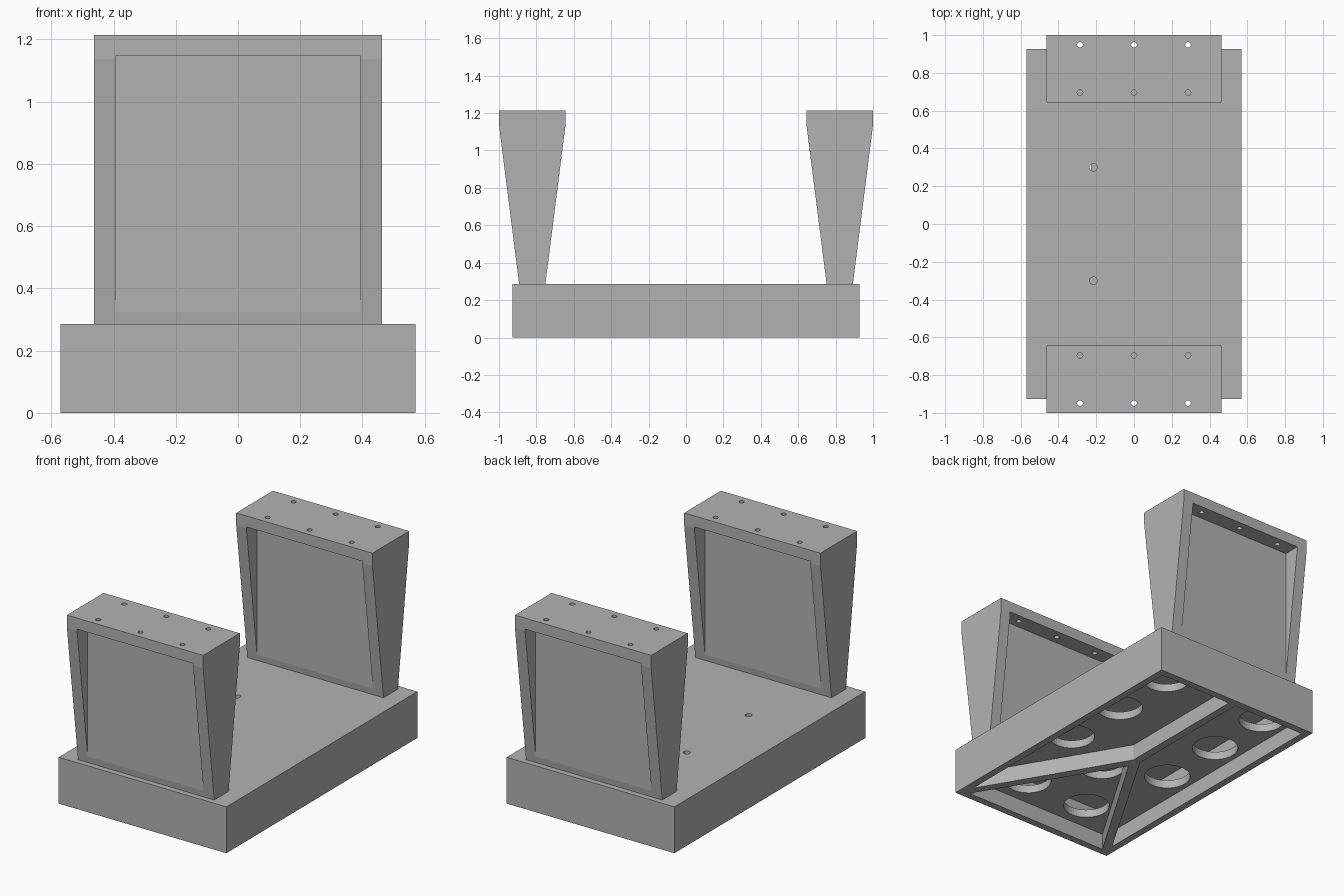
import bpy, bmesh, math
from mathutils import Matrix

if "Cube" in bpy.data.objects:
    bpy.data.objects.remove(bpy.data.objects["Cube"])

grey = bpy.data.materials.new("matte grey")
grey.use_nodes = True
grey.diffuse_color = (0.45, 0.45, 0.45, 1)
grey.node_tree.nodes["Principled BSDF"].inputs["Base Color"].default_value = grey.diffuse_color


def finish(name, bm):
    bmesh.ops.recalc_face_normals(bm, faces=bm.faces)
    mesh = bpy.data.meshes.new(name)
    bm.to_mesh(mesh)
    bm.free()
    mesh.materials.append(grey)
    obj = bpy.data.objects.new(name, mesh)
    bpy.context.collection.objects.link(obj)
    return obj


def box(name, lo, hi):
    bm = bmesh.new()
    size = [b - a for a, b in zip(lo, hi)]
    mid = [(a + b) / 2 for a, b in zip(lo, hi)]
    bmesh.ops.create_cube(bm, size=1, matrix=Matrix.Translation(mid) @ Matrix.Diagonal((*size, 1)))
    return finish(name, bm)


def cylinders(name, spots, radius, z0, z1, sides):
    bm = bmesh.new()
    for x, y in spots:
        bmesh.ops.create_cone(bm, cap_ends=True, segments=sides, radius1=radius, radius2=radius,
                              depth=z1 - z0, matrix=Matrix.Translation((x, y, (z0 + z1) / 2)))
    return finish(name, bm)


def extrude_profile(name, points, axis_vec, place):
    # place maps a 2D point to its 3D start position
    bm = bmesh.new()
    face = bm.faces.new([bm.verts.new(place(*p)) for p in points])
    ext = bmesh.ops.extrude_face_region(bm, geom=[face])
    bmesh.ops.translate(bm, vec=axis_vec, verts=[v for v in ext["geom"] if isinstance(v, bmesh.types.BMVert)])
    return finish(name, bm)


def combine(target, tool, operation):
    mod = target.modifiers.new("cut", 'BOOLEAN')
    mod.operation = operation
    mod.solver = 'EXACT'
    mod.object = tool
    bpy.context.view_layer.objects.active = target
    bpy.ops.object.modifier_apply(modifier=mod.name)
    bpy.data.objects.remove(tool)


# Base: tray open below
W, L, H = 0.57, 0.927, 0.285
WALL, CEILING, RIB = 0.045, 0.25, 0.1
base = box("base", (-W, -L, 0), (W, L, H))
combine(base, box("cavity", (WALL - W, WALL - L, -0.1), (W - WALL, L - WALL, CEILING)), 'DIFFERENCE')

# Inner shelf with large round openings
shelf = box("shelf", (0.02 - W, 0.02 - L, RIB), (W - 0.02, L - 0.02, RIB + 0.05))
openings = [(s * 0.36, y) for s in (-1, 1) for y in (-0.13, 0.3, 0.72)]
openings += [(-0.22, -0.69), (0.22, -0.69), (0, -0.29)]
combine(shelf, cylinders("openings", openings, 0.132, 0.05, 0.2, 48), 'DIFFERENCE')
combine(base, shelf, 'UNION')

# Y-shaped stiffening ribs under the shelf
T = 0.025
bx, by = W - 0.03, L - 0.03
length = math.hypot(bx, by)
ox, oy = T * by / length, T * bx / length
rise = T * length / bx
outline = [(T, L - 0.02), (-T, L - 0.02), (-T, T), (-bx - ox, oy - by), (ox - bx, -by - oy),
           (0, -rise), (bx - ox, -by - oy), (bx + ox, oy - by), (T, T)]
ribs = extrude_profile("ribs", outline, (0, 0, RIB + 0.01), lambda x, y: (x, y, 0))
combine(base, ribs, 'UNION')

# Two small cable holes in the deck
combine(base, cylinders("deck_holes", [(-0.215, -0.3), (-0.215, 0.3)], 0.02, 0.2, 0.35, 24), 'DIFFERENCE')

# Tapered uprights, recessed on both faces
HALF, TOP, LIP = 0.463, 1.215, 1.147
LOW, HIGH, WEB, MID = 0.07, 0.178, 0.075, 0.822
for side, name in ((-1, "front_upright"), (1, "back_upright")):
    cy = side * MID
    profile = [(-LOW, H), (LOW, H), (HIGH, LIP - 0.01), (HIGH, TOP), (-HIGH, TOP), (-HIGH, LIP - 0.01)]
    upright = extrude_profile(name, profile, (2 * HALF, 0, 0), lambda y, z: (-HALF, cy + y, z))
    for s in (-1, 1):
        ys = sorted((cy + s * WEB, cy + s * 0.3))
        recess = box("recess", (-0.394, ys[0], H + 0.01), (0.394, ys[1], LIP))
        combine(upright, recess, 'DIFFERENCE')
    # Screw holes through the top flange
    spots = [(x, cy + d) for x in (-0.286, 0, 0.286) for d in (-0.126, 0.126)]
    combine(upright, cylinders("screw_holes", spots, 0.015, 1.1, 1.3, 20), 'DIFFERENCE')
